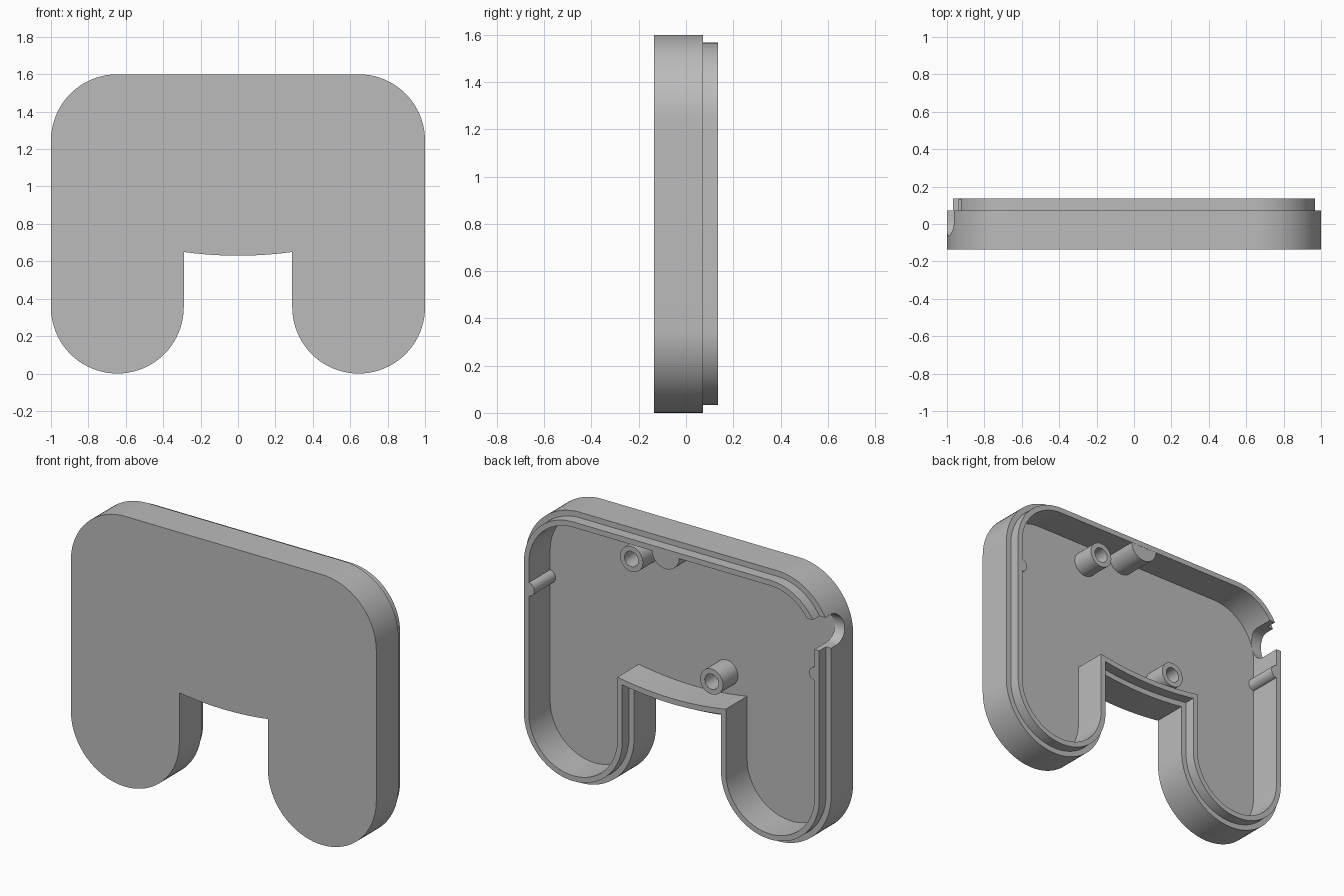
import bpy, bmesh
from math import sin, cos, pi, sqrt, radians

cube = bpy.data.objects.get("Cube")
if cube:
    bpy.data.objects.remove(cube, do_unlink=True)

# Main depths along y
FRONT, FLOOR, STEP, RIM = -0.135, -0.065, 0.072, 0.135
LIP, WALL = 0.033, 0.065

grey = bpy.data.materials.new("plain grey")
grey.use_nodes = True
colour = (0.5, 0.5, 0.5, 1)
grey.diffuse_color = colour
grey.node_tree.nodes["Principled BSDF"].inputs["Base Color"].default_value = colour


def arc(cx, cz, r, start, end, steps):
    angles = [radians(start + (end - start) * i / steps) for i in range(steps + 1)]
    return [(cx + r * cos(a), cz + r * sin(a)) for a in angles]


def circle(cx, cz, r):
    return arc(cx, cz, r, 0, 360, 40)[:-1]


def at_depth(points, y):
    return [(x, y, z) for x, z in points]


def loft(name, rings):
    """Skin a list of equal rings and cap both ends."""
    bm = bmesh.new()
    loops = [[bm.verts.new(p) for p in ring] for ring in rings]
    n = len(loops[0])
    for a, b in zip(loops, loops[1:]):
        for i in range(n):
            j = (i + 1) % n
            bm.faces.new((a[i], a[j], b[j], b[i]))
    bm.faces.new(loops[0])
    bm.faces.new(loops[-1])
    bmesh.ops.recalc_face_normals(bm, faces=bm.faces)
    mesh = bpy.data.meshes.new(name)
    bm.to_mesh(mesh)
    bm.free()
    mesh.materials.append(grey)
    obj = bpy.data.objects.new(name, mesh)
    bpy.context.collection.objects.link(obj)
    return obj


def smooth(obj):
    bpy.ops.object.select_all(action='DESELECT')
    obj.select_set(True)
    bpy.context.view_layer.objects.active = obj
    bpy.ops.object.shade_smooth_by_angle(angle=radians(30))


def outline(inset):
    """Two-legged outline, moved inwards by inset."""
    r = 0.355 - inset
    half = arc(0.645, 1.245, r, 90, 0, 20) + arc(0.645, 0.355, r, 0, -180, 40)
    sweep, edge = 2.1, 0.29 + inset
    for i in range(11):
        x = edge * (1 - i / 10)
        half.append((x, 0.63 + sweep - sqrt((sweep - inset) ** 2 - x * x)))
    return half + [(-x, z) for x, z in reversed(half[:-1])]


# Hollow case with a stepped lip around the open back
case = loft("case_shell", [
    at_depth(outline(0), FRONT), at_depth(outline(0), STEP),
    at_depth(outline(LIP), STEP), at_depth(outline(LIP), RIM),
    at_depth(outline(WALL), RIM), at_depth(outline(WALL), FLOOR)])

# Round-ended cable slot through the right wall
slot = arc(0.02, 1.32, 0.085, 180, 360, 24)
slot = [(1.32 + (y - 0.02), 0.02 + (z - 1.32)) for y, z in slot]
slot += [(slot[-1][0], 0.3), (slot[0][0], 0.3)]
cutter = loft("slot_cutter", [[(x, y, z) for z, y in slot] for x in (-1.1, -0.8)])
cutter.hide_render = True
cut = case.modifiers.new("slot", 'BOOLEAN')
cut.operation = 'DIFFERENCE'
cut.solver = 'EXACT'
cut.object = cutter
bpy.context.view_layer.objects.active = case
bpy.ops.object.modifier_apply(modifier=cut.name)
bpy.data.objects.remove(cutter, do_unlink=True)
smooth(case)

# Hollow screw posts on the floor
for name, x, z in (("upper_screw_post", 0.305, 1.415), ("lower_screw_post", -0.22, 0.83)):
    outer, inner = circle(x, z, 0.075), circle(x, z, 0.045)
    smooth(loft(name, [at_depth(outer, FLOOR - 0.01), at_depth(outer, 0.075),
                       at_depth(inner, 0.075), at_depth(inner, FLOOR + 0.002)]))

# Half-round ribs against the inner walls
for name, x, z, r, start in (("top_rib", 0.04, 1.54, 0.09, 180),
                             ("left_rib", 0.94, 1.09, 0.04, 90),
                             ("right_rib", -0.94, 1.09, 0.04, -90)):
    profile = arc(x, z, r, start, start + 180, 24)
    smooth(loft(name, [at_depth(profile, FLOOR - 0.01), at_depth(profile, RIM - 0.001)]))
